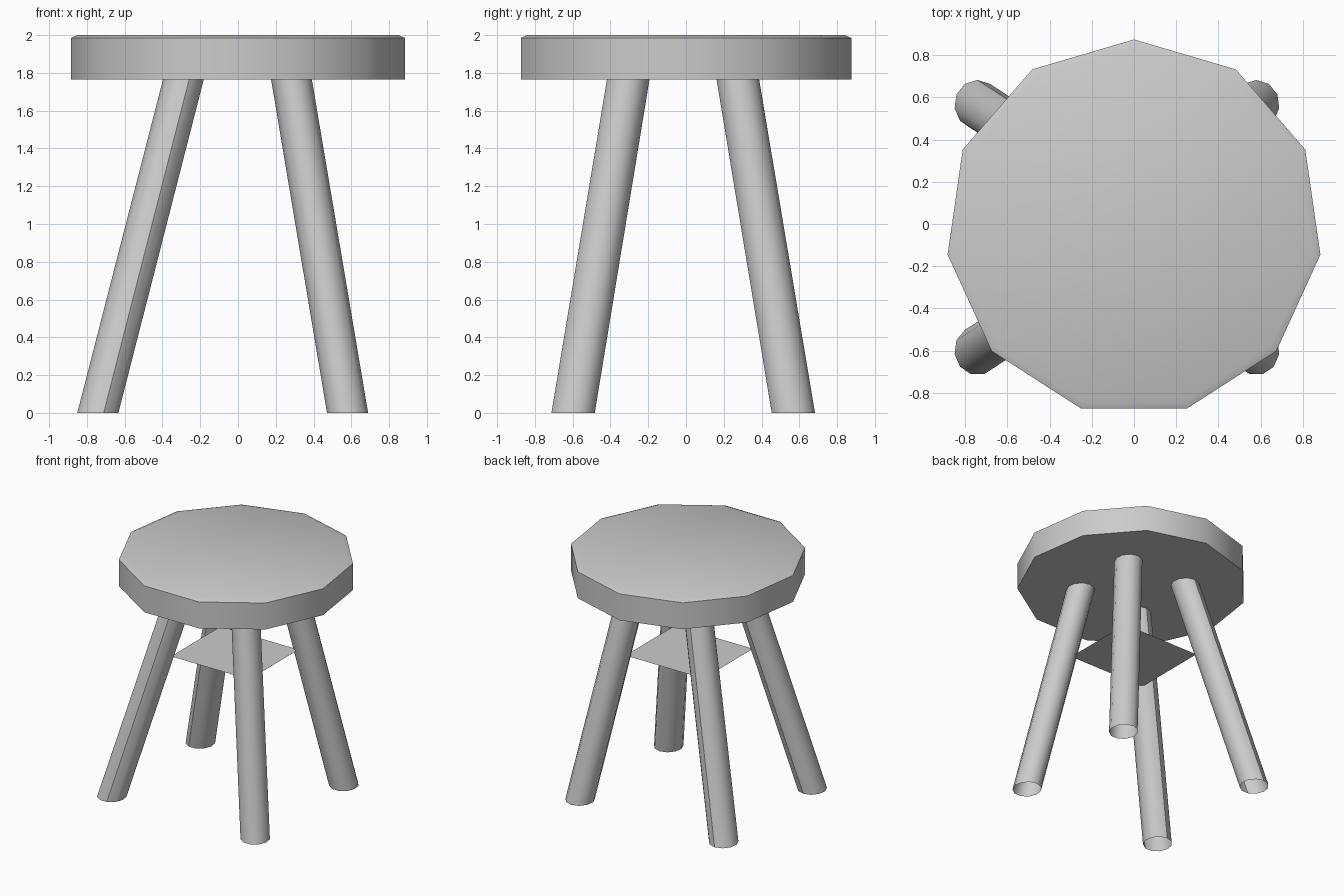
import bpy, bmesh
from math import sin, cos, tau, radians

if "Cube" in bpy.data.objects:
    bpy.data.objects.remove(bpy.data.objects["Cube"])

SIDES = 11

def ring(bm, cx, cy, z, rx, ry):
    # 11-sided ring with one corner pointing to the back (+y)
    return [bm.verts.new((cx + rx * sin(tau * i / SIDES), cy + ry * cos(tau * i / SIDES), z))
            for i in range(SIDES)]

def loft(name, sections, caps):
    bm = bmesh.new()
    rings = [ring(bm, *s) for s in sections]
    for a, b in zip(rings, rings[1:]):
        for i in range(SIDES):
            j = (i + 1) % SIDES
            bm.faces.new((a[j], a[i], b[i], b[j]))
    if caps:
        bm.faces.new(rings[0])
        bm.faces.new(rings[-1][::-1])
    return finish(name, bm)

def finish(name, bm):
    bm.normal_update()
    mesh = bpy.data.meshes.new(name)
    bm.to_mesh(mesh)
    bm.free()
    ob = bpy.data.objects.new(name, mesh)
    bpy.context.collection.objects.link(ob)
    bpy.ops.object.select_all(action='DESELECT')
    ob.select_set(True)
    bpy.context.view_layer.objects.active = ob
    bpy.ops.object.shade_smooth_by_angle(angle=radians(35))
    return ob

# Seat: thick slab with a small chamfer on the upper rim
R, CY = 0.893, -0.018
loft("seat", [(0, CY, 1.765, R, R), (0, CY, 1.985, R, R), (0, CY, 2.0, R - 0.034, R - 0.034)], True)

# Splayed legs: open tubes, cut level at the floor and under the seat
for xname, xb, xt in (("left", -0.742, -0.289), ("right", 0.58, 0.283)):
    for yname, yb, yt in (("front", -0.60, -0.308), ("back", 0.566, 0.272)):
        loft(f"{yname}_{xname}_leg",
             [(xb, yb, 0, 0.11, 0.117), (xt, yt, 1.766, 0.109, 0.115)], False)

# Thin shelf sheet between the legs
bm = bmesh.new()
bm.faces.new([bm.verts.new((-0.015 + 0.36 * sx, -0.02 + 0.325 * sy, 1.162))
              for sx, sy in ((-1, -1), (1, -1), (1, 1), (-1, 1))])
finish("shelf", bm)
